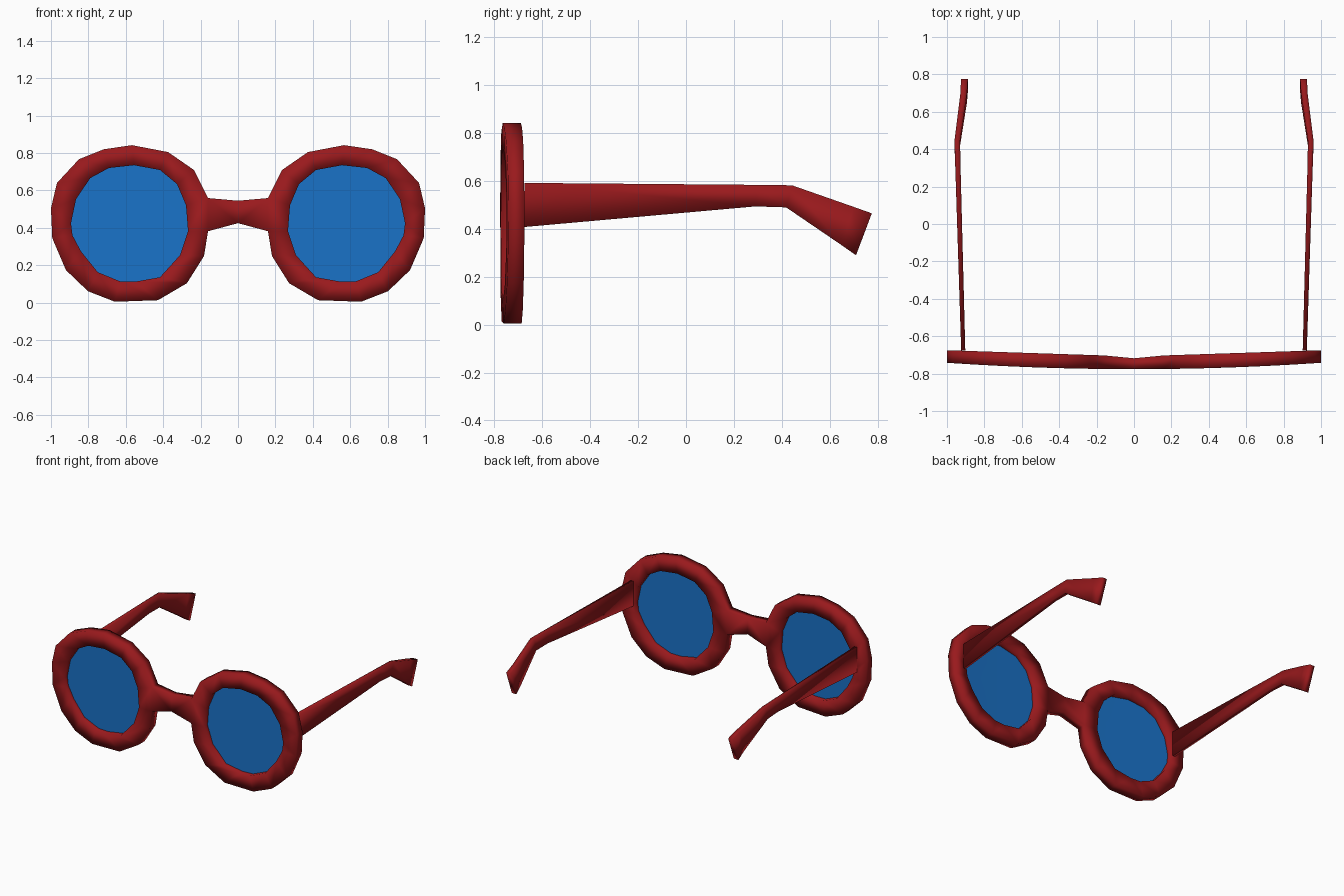
import bpy, bmesh

if "Cube" in bpy.data.objects:
    bpy.data.objects.remove(bpy.data.objects["Cube"])

def material(name, rgb):
    m = bpy.data.materials.new(name)
    m.diffuse_color = (*rgb, 1)
    m.use_nodes = True
    m.node_tree.nodes["Principled BSDF"].inputs["Base Color"].default_value = m.diffuse_color
    return m

RED = material("red_plastic", (0.32, 0.01, 0.012))
BLUE = material("blue_glass", (0.01, 0.17, 0.58))

def finish(bm, name, mat):
    """Turn a right-half bmesh into an object mirrored across x = 0."""
    bmesh.ops.recalc_face_normals(bm, faces=bm.faces)
    for f in bm.faces:
        f.smooth = True
    me = bpy.data.meshes.new(name)
    bm.to_mesh(me)
    bm.free()
    me.materials.append(mat)
    ob = bpy.data.objects.new(name, me)
    bpy.context.collection.objects.link(ob)
    mod = ob.modifiers.new("mirror", 'MIRROR')
    mod.use_clip = True
    return ob

def skin(bm, a, b, skip=()):
    """Quads between two closed loops of vertices."""
    n = len(a)
    for i in range(n):
        if i not in skip:
            j = (i + 1) % n
            bm.faces.new((a[i], a[j], b[j], b[i]))

# Rim outlines (x, z), 16 sides each
OUTER = [(1.0, .505), (.968, .64), (.85, .767), (.717, .82), (.567, .842), (.374, .805),
         (.235, .709), (.16, .559), (.16, .382), (.182, .249), (.273, .104), (.428, .013),
         (.658, .005), (.802, .061), (.92, .174), (.993, .345)]
INNER = [(.893, .425), (.866, .553), (.79, .666), (.69, .72), (.556, .735), (.417, .709),
         (.326, .634), (.278, .521), (.267, .382), (.31, .254), (.417, .136), (.55, .112),
         (.631, .114), (.75, .163), (.84, .275), (.885, .36)]

def front_y(x):
    return -.776 + .034 * x * x

def back_y(x):
    return -.708 + .033 * x

def mid_y(x):
    return (front_y(x) + back_y(x)) / 2

def loop(bm, outline, depth):
    return [bm.verts.new((x, depth(x), z)) for x, z in outline]

# Frame front: rim with rectangular section, bridge grown from its inner side
bm = bmesh.new()
of, ob_ = loop(bm, OUTER, front_y), loop(bm, OUTER, back_y)
inf, inb = loop(bm, INNER, front_y), loop(bm, INNER, back_y)
skin(bm, of, inf)
skin(bm, inf, inb)
skin(bm, inb, ob_)
skin(bm, ob_, of, skip=(7,))
mid = [bm.verts.new((0, y, z)) for y, z in
       ((-.776, .545), (-.776, .425), (-.718, .425), (-.718, .545))]
skin(bm, [of[7], of[8], ob_[8], ob_[7]], mid)
finish(bm, "frame_front", RED)

# Lenses: slightly curved discs in the middle of the rim
bm = bmesh.new()
edge = loop(bm, INNER, mid_y)
hub = bm.verts.new((.58, mid_y(.58), .425))
for i in range(len(edge)):
    bm.faces.new((edge[i], edge[(i + 1) % len(edge)], hub))
finish(bm, "lenses", BLUE)

# Temples: (top y, top z, bottom y, bottom z, inner x, outer x) along the arm
SECTIONS = [(-.675, .592, -.675, .408, .902, .924),
            (.29, .584, .29, .494, .927, .955),
            (.443, .582, .418, .490, .930, .960),
            (.70, .492, .65, .332, .893, .928),
            (.776, .465, .71, .29, .888, .925)]
bm = bmesh.new()
rings = [[bm.verts.new(p) for p in ((xi, yt, zt), (xo, yt, zt), (xo, yb, zb), (xi, yb, zb))]
         for yt, zt, yb, zb, xi, xo in SECTIONS]
for a, b in zip(rings, rings[1:]):
    skin(bm, a, b)
bm.faces.new(rings[0])
bm.faces.new(rings[-1])
finish(bm, "temples", RED)
